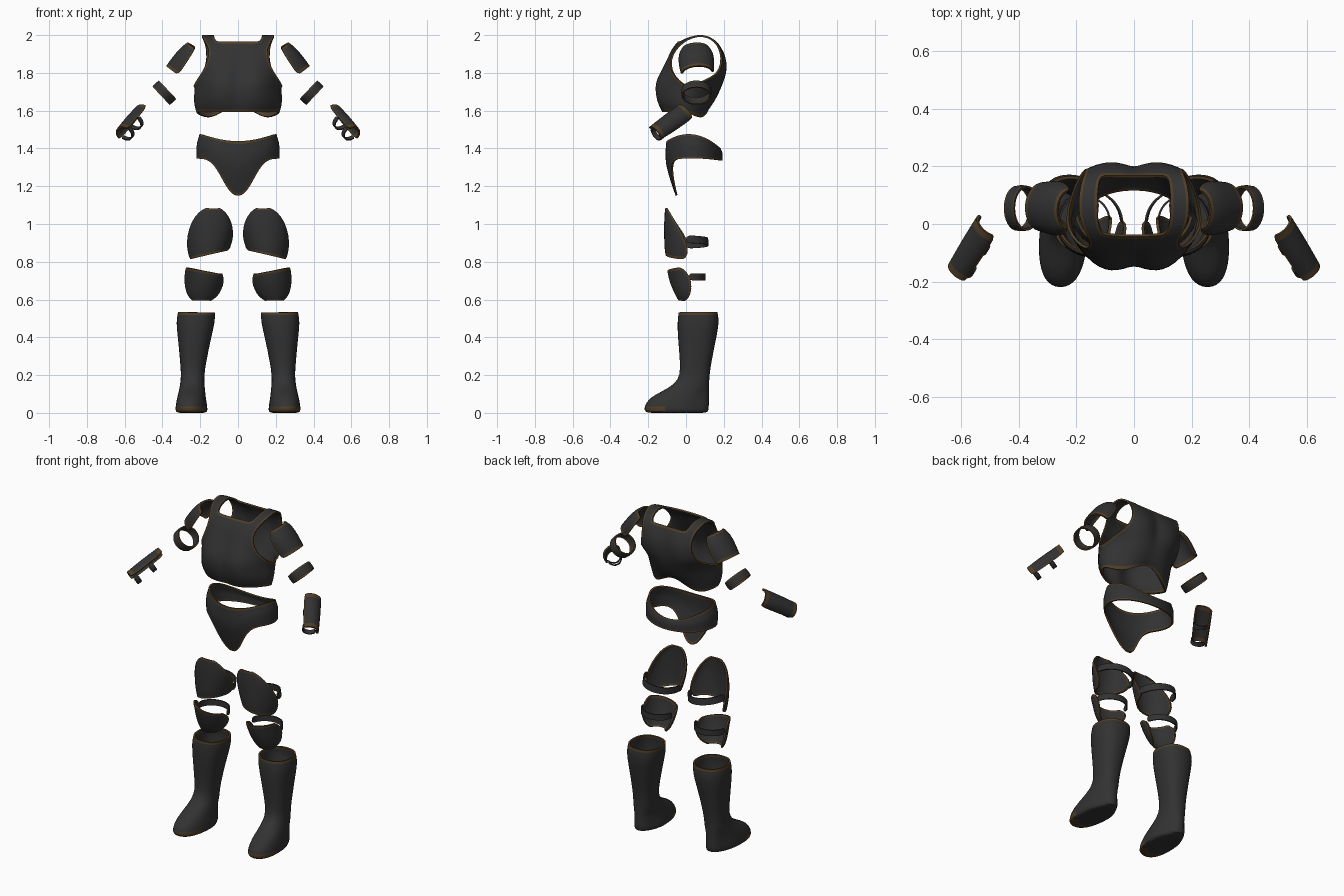
import bpy, bmesh, math
from math import sin, cos, pi, radians
from mathutils import Vector

if "Cube" in bpy.data.objects:
    bpy.data.objects.remove(bpy.data.objects["Cube"])


def material(name, rgb):
    m = bpy.data.materials.new(name)
    m.diffuse_color = (*rgb, 1)
    m.use_nodes = True
    m.node_tree.nodes["Principled BSDF"].inputs["Base Color"].default_value = m.diffuse_color
    return m


DARK = material("charcoal", (0.032, 0.032, 0.032))
TRIM = material("worn_bronze", (0.08, 0.048, 0.02))


def sheet(name, rows, wrap=False, keep=None, mirror=True, thick=0.01,
          trim=0.008, cap=False, rule=None, smooth=1):
    """Skin a grid of points, edge it with trim and give it thickness."""
    bm = bmesh.new()
    grid = [[bm.verts.new(p) for p in r] for r in rows]
    n = len(rows[0])
    for i in range(len(rows) - 1):
        for j in range(n if wrap else n - 1):
            if keep is None or keep(i, j):
                k = (j + 1) % n
                bm.faces.new((grid[i][j], grid[i][k], grid[i + 1][k], grid[i + 1][j]))
    if cap:
        bm.faces.new(grid[-1])
    bmesh.ops.delete(bm, geom=[v for v in bm.verts if not v.link_faces], context='VERTS')
    bmesh.ops.remove_doubles(bm, verts=bm.verts, dist=0.0005)
    bmesh.ops.recalc_face_normals(bm, faces=bm.faces)
    if rule:
        for f in bm.faces:
            f.material_index = int(rule(f.calc_center_median()))
    if trim:
        rim = bmesh.ops.inset_region(bm, faces=bm.faces[:], thickness=trim,
                                     use_boundary=True, use_even_offset=False)
        for f in rim["faces"]:
            f.material_index = 1
    for f in bm.faces:
        f.smooth = True
    me = bpy.data.meshes.new(name)
    bm.to_mesh(me)
    bm.free()
    me.materials.append(DARK)
    me.materials.append(TRIM)
    ob = bpy.data.objects.new(name, me)
    bpy.context.collection.objects.link(ob)
    if smooth:
        sub = ob.modifiers.new("smooth", 'SUBSURF')
        sub.levels = sub.render_levels = smooth
    sol = ob.modifiers.new("thickness", 'SOLIDIFY')
    sol.thickness, sol.offset = thick, 0
    if mirror:
        ob.modifiers.new("other_side", 'MIRROR').use_mirror_merge = False
    ob.modifiers.new("crisp", 'EDGE_SPLIT').split_angle = radians(45)
    return ob


def sweep(name, stations, out, a0=-90, a1=90, n=10, **kw):
    """Arc or ring section along an axis; a station is (centre, side radius, out radius)."""
    d = (Vector(stations[-1][0]) - Vector(stations[0][0])).normalized()
    out = Vector(out)
    out = (out - d * out.dot(d)).normalized()
    side = d.cross(out)
    wrap = a1 - a0 == 360
    angles = [radians(a0 + (a1 - a0) * j / n) for j in range(n if wrap else n + 1)]
    rows = [[Vector(c) + side * ws * sin(a) + out * wo * cos(a) for a in angles]
            for c, ws, wo in stations]
    return sheet(name, rows, wrap=wrap, **kw)


def bowl(name, levels, n=10):
    """Front plate; a level is (z, left x, right x, front y, edge y, tilt)."""
    rows = []
    for z, xl, xr, yf, ye, tilt in levels:
        row = []
        for j in range(n + 1):
            u = 2 * j / n - 1
            a = u * pi / 2
            row.append(((xl + xr) / 2 + (xr - xl) / 2 * sin(a),
                        yf + (ye - yf) * (1 - cos(a)), z + tilt * sin(a)))
        rows.append(row)
    return sheet(name, rows)


# Cuirass: one sheet running up the front, over the shoulders, down the back
# (z, centre y, edge y, half width, pectoral / shoulder blade bulge)
cuirass = [
    (1.595, -.115, .0, .228, -.015), (1.65, -.135, .0, .246, -.03),
    (1.72, -.14, .01, .238, -.036), (1.76, -.13, -.04, .218, -.034),
    (1.81, -.112, -.078, .182, -.02), (1.87, -.09, -.083, .156, -.006),
    (1.92, -.075, -.06, .15, 0), (1.962, -.04, -.02, .174, 0),
    (1.99, .02, .03, .192, 0), (2.0, .09, .09, .192, 0), (1.98, .14, .135, .185, 0),
    (1.955, .165, .165, .175, 0), (1.91, .185, .185, .166, .012),
    (1.85, .195, .19, .166, .02), (1.79, .19, .165, .19, .022),
    (1.76, .185, .10, .218, .02), (1.72, .175, .01, .238, .018),
    (1.65, .145, .0, .246, .01), (1.595, .12, .0, .228, 0)]
rows = []
for i, (z, yc, ye, w, b) in enumerate(cuirass):
    row = []
    for j in range(13):
        u = j / 6 - 1
        a = abs(u)
        dz = .035 * cos(4.3 * a) * (1 - a ** 8) if i == len(cuirass) - 1 else 0
        row.append((w * u, yc + (ye - yc) * a ** 2.5 + b * sin(pi * a), z + dz))
    rows.append(row)
sheet("cuirass", rows, mirror=False,
      keep=lambda i, j: not (7 <= i <= 10 and 2 <= j <= 9))

# Hip guard: closed belt with a front lobe
rows = []
for k in range(6):
    t = k / 5
    row = []
    for j in range(40):
        a = 2 * pi * j / 40
        x, y = .215 * sin(a), .04 - .15 * cos(a)
        top = 1.418 + .02 * cos(a) + .055 * sin(a) ** 2
        low = 1.335 + .012 * sin(a) ** 2
        if cos(a) > 0:
            low = 1.347 - .2 * math.exp(-(abs(x) / .1) ** 2.5)
        z = top + (low - top) * t
        s = .93 + .07 * min(1, t * 2.5)
        if cos(a) > 0 and z < 1.36:
            y += .06 * ((1.36 - z) / .21) ** 1.3
        row.append((x * s, .04 + (y - .04) * s, z))
    rows.append(row)
sheet("hip_guard", rows, wrap=True, mirror=False)

# Arm pieces
sweep("shoulder_plate", [((.228, .05, 1.932), .065, .045), ((.25, .052, 1.90), .09, .06),
                         ((.282, .056, 1.85), .09, .068), ((.318, .06, 1.797), .082, .07)],
      (.82, 0, .57), -95, 95)
sweep("elbow_band", [((.373, .055, 1.711), .076, .064), ((.39, .055, 1.695), .079, .067),
                     ((.407, .055, 1.679), .076, .064)], (.69, 0, .72), 0, 360, 16,
      trim=.004, thick=.008)

A, B = Vector((.505, -.005, 1.59)), Vector((.605, -.165, 1.475))
sweep("forearm_plate", [(A, .052, .042), (A.lerp(B, .5), .05, .046), (B, .045, .042)],
      (.8, 0, .6))
for i, t in enumerate((.42, .9)):
    sweep("forearm_strap_%d" % (i + 1),
          [(A.lerp(B, t - .06), .04, .045), (A.lerp(B, t + .06), .04, .045)],
          (.8, 0, .6), 90, 270, trim=0, thick=.006)

# Thigh and knee plates with their straps
bowl("thigh_plate", [(1.082, .10, .165, -.105, -.098, 0), (1.062, .068, .205, -.108, -.085, 0),
                     (1.01, .037, .243, -.112, -.055, 0), (.94, .028, .266, -.112, -.01, -.005),
                     (.88, .038, .266, -.112, .015, -.015), (.838, .055, .25, -.105, .0, -.024)])
sweep("thigh_strap", [((.15, .0, .925), .112, .115), ((.155, .0, .885), .112, .118)],
      (0, 1, 0), -90, 90, 12, trim=0, thick=.007)
bowl("knee_plate", [(.752, .085, .272, -.095, -.02, .018), (.71, .078, .28, -.088, .025, .012),
                    (.66, .09, .277, -.07, .03, .004), (.62, .112, .262, -.05, .02, 0),
                    (.597, .145, .238, -.035, .0, 0)])
sweep("knee_strap", [((.18, .015, .738), .095, .085), ((.18, .015, .702), .095, .085)],
      (0, 1, 0), -90, 90, 12, trim=0, thick=.007)

# Boots: (z, centre x, half width, heel y, toe y)
boot = [(.532, .22, .094, .163, -.035), (.48, .225, .099, .172, -.042),
        (.40, .23, .084, .157, -.039), (.28, .237, .066, .132, -.028),
        (.20, .24, .056, .12, -.026), (.15, .242, .06, .118, -.055),
        (.11, .243, .066, .118, -.125), (.075, .244, .072, .118, -.195),
        (.03, .243, .08, .118, -.22), (.006, .243, .08, .116, -.216),
        (.005, .243, .064, .095, -.185)]
rows = []
for z, xc, rx, yb, yf in boot:
    row = []
    for j in range(20):
        a = 2 * pi * j / 20
        sx = math.copysign(abs(sin(a)) ** .85, sin(a))
        sy = math.copysign(abs(cos(a)) ** .85, cos(a))
        y = (yb + yf) / 2 + (yb - yf) / 2 * sy
        heel = .82 if z < .13 and y > .05 else 1
        row.append((xc + rx * sx * heel - .06 * min(y, 0), y, z))
    rows.append(row)
sheet("boot", rows, wrap=True, cap=True,
      rule=lambda c: c.z < .025 and c.y < -.13)
